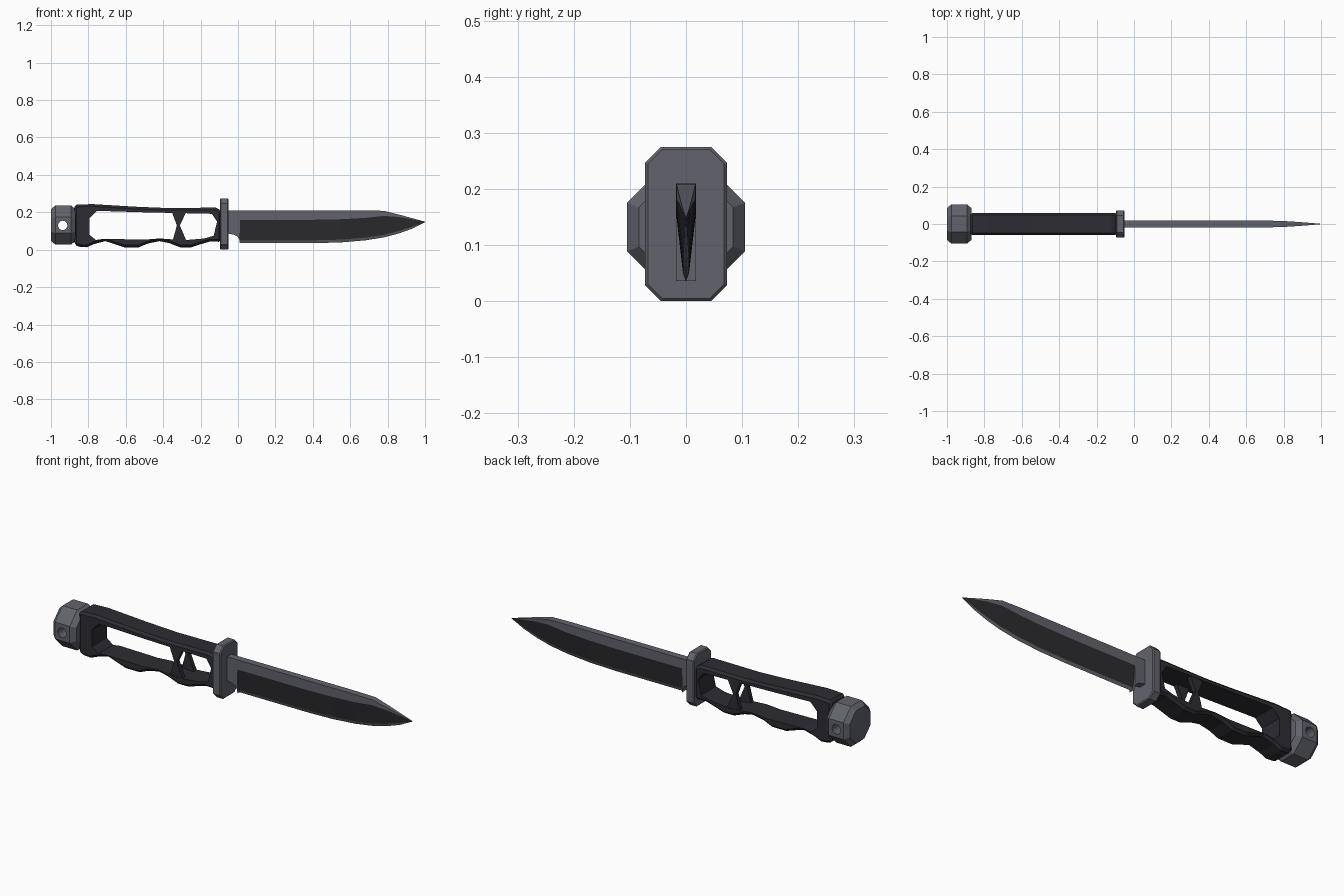
import bpy, bmesh, math

if "Cube" in bpy.data.objects:
    bpy.data.objects.remove(bpy.data.objects["Cube"])


def material(name, rgb):
    m = bpy.data.materials.new(name)
    m.diffuse_color = (*rgb, 1)
    m.use_nodes = True
    m.node_tree.nodes["Principled BSDF"].inputs["Base Color"].default_value = m.diffuse_color
    return m


STEEL = material("grey_steel", (0.122, 0.126, 0.152))
GRIP = material("dark_grip", (0.026, 0.025, 0.033))
BLACK = material("blackened_blade", (0.025, 0.024, 0.028))


def finish(name, bm, *mats):
    bmesh.ops.recalc_face_normals(bm, faces=bm.faces)
    me = bpy.data.meshes.new(name)
    bm.to_mesh(me)
    bm.free()
    for m in mats:
        me.materials.append(m)
    ob = bpy.data.objects.new(name, me)
    bpy.context.collection.objects.link(ob)
    return ob


def loft(name, rings, mat):
    """Skin a row of equal closed rings and cap both ends."""
    bm = bmesh.new()
    vr = [[bm.verts.new(p) for p in r] for r in rings]
    n = len(vr[0])
    for a, b in zip(vr, vr[1:]):
        for i in range(n):
            j = (i + 1) % n
            bm.faces.new((a[i], a[j], b[j], b[i]))
    bm.faces.new(vr[0])
    bm.faces.new(vr[-1])
    return finish(name, bm, mat)


def plate(name, pts, y0, y1, mat):
    """Side profile (x, z) extruded across y."""
    return loft(name, [[(x, y, z) for x, z in pts] for y in (y0, y1)], mat)


def bevel(ob, width, segments=1, angle=60):
    m = ob.modifiers.new("bevel", "BEVEL")
    m.width, m.segments = width, segments
    m.limit_method, m.angle_limit = "ANGLE", math.radians(angle)


def cut(ob, cutter):
    """Subtract the cutter, bake the result and remove the cutter."""
    cutter.hide_render = True
    m = ob.modifiers.new("cut", "BOOLEAN")
    m.operation, m.solver, m.object = "DIFFERENCE", "EXACT", cutter
    dg = bpy.context.evaluated_depsgraph_get()
    me = bpy.data.meshes.new_from_object(ob.evaluated_get(dg))
    ob.modifiers.clear()
    ob.data = me
    bpy.data.objects.remove(cutter)


# Pommel: chamfered octagon with a cross hole
def octagon(x, r):
    k = r / math.cos(math.pi / 8)
    return [(x, k * math.cos((i + .5) * math.pi / 4),
             0.132 + k * math.sin((i + .5) * math.pi / 4)) for i in range(8)]


pommel = loft("pommel", [octagon(-1, .084), octagon(-.977, .105),
                         octagon(-.893, .105), octagon(-.868, .084)], STEEL)
hole = [(-.937 + .025 * math.cos(a * math.pi / 8), .13 + .025 * math.sin(a * math.pi / 8))
        for a in range(16)]
cut(pommel, plate("lanyard_cutter", hole, -.2, .2, STEEL))

# Grip frame with finger grooves along the belly
outline = [(-.875, .24), (-.78, .244), (-.55, .23), (-.38, .223), (-.12, .225), (-.09, .21),
           (-.09, .042), (-.15, .044), (-.21, .026), (-.25, .013), (-.31, .013), (-.37, .036),
           (-.42, .046), (-.48, .034), (-.53, .013), (-.61, .013), (-.66, .03), (-.71, .046),
           (-.77, .03), (-.81, .013), (-.85, .016), (-.875, .026)]
grip = plate("grip_frame", outline, -.06, .06, GRIP)
bevel(grip, .012)
opening = [(-.795, .168), (-.755, .208), (-.5, .2), (-.14, .192), (-.112, .15), (-.13, .075),
           (-.18, .06), (-.3, .05), (-.36, .056), (-.42, .06), (-.5, .054), (-.72, .058),
           (-.76, .052), (-.795, .08)]
cut(grip, plate("opening_cutter", opening, -.2, .2, GRIP))

# Hourglass struts on both sides of the grip
strut = [(-.355, .205), (-.275, .205), (-.311, .13), (-.275, .045), (-.35, .045), (-.327, .13)]
for side, s in (("front", -1), ("back", 1)):
    plate(side + "_strut", strut, s * .036, s * .058, GRIP)

# Guard: chamfered plate with softened edges
corner = [(.073, .11), (.045, .1375)]
quad = [(.073, .109), (.045, .1375), (-.045, .1375), (-.073, .109),
        (-.073, -.109), (-.045, -.1375), (.045, -.1375), (.073, -.109)]
guard = loft("guard", [[(x, y, z + .1375) for y, z in quad] for x in (-.096, -.05)], STEEL)
bevel(guard, .005, 1, 50)

# Ricasso: full-thickness block with the curved notch under it
plate("ricasso", [(-.052, .21), (.01, .21), (.01, .036), (.007, .054), (-.003, .07),
                  (-.02, .08), (-.052, .086)], -.018, .018, STEEL)

# Blade stations: x, spine, bevel top, bevel bottom, edge, half thickness
stations = [(.01, .21, .16, .05, .035, .018), (.4, .21, .16, .05, .035, .018),
            (.55, .21, .163, .054, .039, .018), (.68, .21, .17, .065, .05, .018),
            (.78, .208, .181, .08, .066, .017), (.86, .188, .175, .1, .087, .012),
            (.93, .169, .163, .123, .112, .007), (1, .15, .149, .148, .147, .0008)]
rings = []
for x, top, hi, lo, edge, t in stations:
    s = t * .3
    rings.append([(x, t, top), (x, t, hi), (x, s, lo), (x, 0, edge),
                  (x, -s, lo), (x, -t, hi), (x, -t, top)])
blade = loft("blade", rings, STEEL)
blade.data.materials.append(BLACK)
# Blackened hollow faces: second strip from the spine on each side
n = len(rings[0])
for i, p in enumerate(blade.data.polygons):
    if i < n * (len(rings) - 1) and i % n in (1, 4):
        p.material_index = 1
